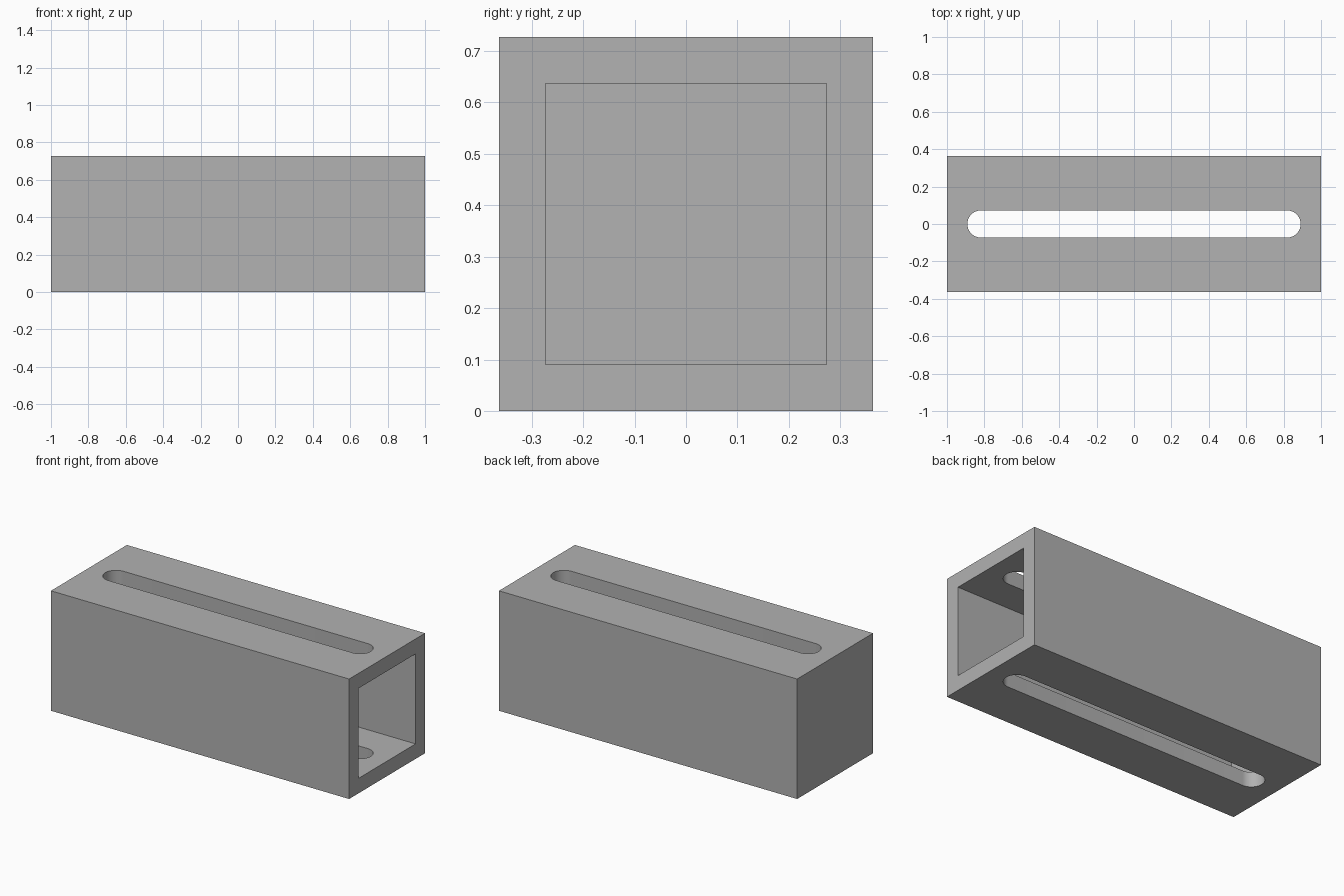
import bpy
import bmesh
import math
from mathutils import Matrix

default = bpy.data.objects.get("Cube")
if default:
    bpy.data.objects.remove(default, do_unlink=True)

UNIT = 2 / 11            # the body is 11 x 4 x 4 units
LENGTH, SIDE, WALL = 2.0, 4 * UNIT, UNIT / 2
SLOT_RADIUS = 0.4 * UNIT
SLOT_HALF = 1 - 0.6 * UNIT
ARC_STEPS = 24

grey = bpy.data.materials.new("plain grey")
grey.use_nodes = True
colour = (0.445, 0.445, 0.445, 1)
grey.diffuse_color = colour
grey.node_tree.nodes["Principled BSDF"].inputs["Base Color"].default_value = colour


def add_object(name, bm):
    mesh = bpy.data.meshes.new(name)
    bmesh.ops.recalc_face_normals(bm, faces=bm.faces)
    bm.to_mesh(mesh)
    bm.free()
    mesh.materials.append(grey)
    obj = bpy.data.objects.new(name, mesh)
    bpy.context.collection.objects.link(obj)
    return obj


def box(name, x0, x1, side):
    bm = bmesh.new()
    centre = Matrix.Translation(((x0 + x1) / 2, 0, SIDE / 2))
    size = Matrix.Diagonal((x1 - x0, side, side, 1))
    bmesh.ops.create_cube(bm, size=1, matrix=centre @ size)
    return add_object(name, bm)


def slot(name):
    # Round-ended outline pushed up through the top and bottom walls
    bm = bmesh.new()
    verts = []
    for sign in (1, -1):
        for i in range(ARC_STEPS + 1):
            a = math.pi * (i / ARC_STEPS - 0.5)
            x = SLOT_HALF - SLOT_RADIUS + SLOT_RADIUS * math.cos(a)
            verts.append(bm.verts.new((sign * x, sign * SLOT_RADIUS * math.sin(a), -0.1)))
    face = bm.faces.new(verts)
    top = bmesh.ops.extrude_face_region(bm, geom=[face])["geom"]
    bmesh.ops.translate(bm, vec=(0, 0, SIDE + 0.2),
                        verts=[v for v in top if isinstance(v, bmesh.types.BMVert)])
    return add_object(name, bm)


# Square tube: closed at -x, open at +x, slotted above and below
tube = box("slotted_square_tube", -LENGTH / 2, LENGTH / 2, SIDE)
cutters = [box("cavity_cutter", -LENGTH / 2 + WALL, LENGTH / 2 + 0.1, SIDE - 2 * WALL),
           slot("slot_cutter")]
bpy.context.view_layer.objects.active = tube
for cutter in cutters:
    cutter.hide_render = True
    mod = tube.modifiers.new(cutter.name, 'BOOLEAN')
    mod.operation = 'DIFFERENCE'
    mod.solver = 'EXACT'
    mod.object = cutter
    bpy.ops.object.modifier_apply(modifier=mod.name)
for cutter in cutters:
    bpy.data.objects.remove(cutter, do_unlink=True)

# Smooth slot ends, crisp corners
bpy.ops.object.select_all(action='DESELECT')
tube.select_set(True)
bpy.ops.object.shade_smooth_by_angle(angle=math.radians(30))
